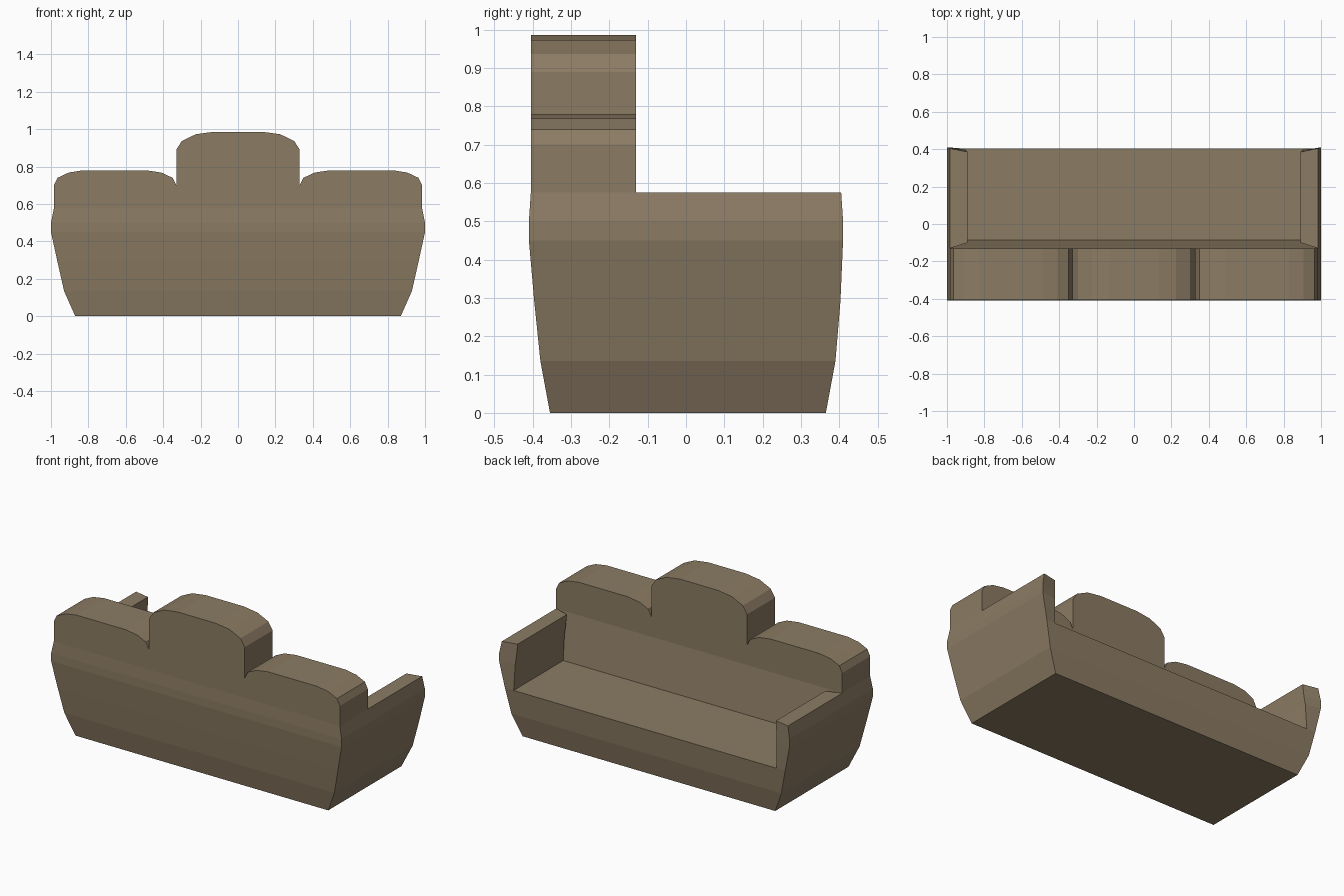
import bpy
import bmesh

if "Cube" in bpy.data.objects:
    bpy.data.objects.remove(bpy.data.objects["Cube"], do_unlink=True)

# Single upholstery colour
fabric = bpy.data.materials.new("brown_fabric")
fabric.use_nodes = True
colour = (0.26, 0.20, 0.127, 1)
fabric.diffuse_color = colour
fabric.node_tree.nodes["Principled BSDF"].inputs["Base Color"].default_value = colour


def loft(name, rings, cap_first=False, cap_last=False):
    """Join matching rings of points with side faces, optionally capping the ends."""
    bm = bmesh.new()
    loops = [[bm.verts.new(p) for p in ring] for ring in rings]
    for a, b in zip(loops, loops[1:]):
        for i in range(len(a)):
            j = (i + 1) % len(a)
            bm.faces.new((a[i], a[j], b[j], b[i]))
    if cap_first:
        bm.faces.new(loops[0][::-1])
    if cap_last:
        bm.faces.new(loops[-1])
    mesh = bpy.data.meshes.new(name)
    bm.to_mesh(mesh)
    bm.free()
    mesh.materials.append(fabric)
    obj = bpy.data.objects.new(name, mesh)
    bpy.context.collection.objects.link(obj)
    return obj


def rect(half_x, y0, y1, z):
    return [(-half_x, y0, z), (half_x, y0, z), (half_x, y1, z), (-half_x, y1, z)]


SEAT = 0.29

# Base tapering to the floor
loft("base", [rect(0.87, -0.355, 0.365, 0), rect(0.93, -0.38, 0.39, 0.135),
              rect(0.965, -0.396, 0.403, SEAT)], cap_first=True)

# Seat
loft("seat", [rect(0.91, -0.09, 0.403, SEAT)], cap_last=True)

# Lower backrest with a leaning front and bulging sides
loft("backrest", [rect(0.965, -0.396, -0.085, SEAT), rect(1, -0.41, -0.11, 0.45),
                  rect(1, -0.41, -0.118, 0.5), rect(0.985, -0.405, -0.13, 0.575)])

# Upper backrest: three rounded humps as one mirrored outline
half = [(0.985, 0.575), (0.985, 0.70), (0.965, 0.74), (0.905, 0.768), (0.83, 0.78),
        (0.49, 0.78), (0.41, 0.768), (0.35, 0.74), (0.33, 0.70), (0.33, 0.89),
        (0.30, 0.937), (0.225, 0.973), (0.13, 0.986)]
outline = half + [(-x, z) for x, z in reversed(half)]
humps = loft("backrest_humps", [[(x, y, z) for x, z in outline] for y in (-0.405, -0.13)],
             cap_first=True, cap_last=True)

# Arms: z, inner x, outer x, inner front y, outer front y, inner back y, outer back y
arm = [(SEAT, 0.905, 0.965, 0.403, 0.403, -0.085, -0.085),
       (0.45, 0.90, 1, 0.395, 0.41, -0.09, -0.11),
       (0.5, 0.895, 1, 0.39, 0.41, -0.095, -0.118),
       (0.575, 0.89, 0.985, 0.385, 0.405, -0.10, -0.13)]
for name, s in (("left_arm", 1), ("right_arm", -1)):
    rings = []
    for z, xi, xo, fi, fo, bi, bo in arm:
        ring = [(s * xi, bi, z), (s * xo, bo, z), (s * xo, fo, z), (s * xi, fi, z)]
        rings.append(ring[::s])
    loft(name, rings, cap_last=True)

# Consistent outward normals on the closed hump prism
bm = bmesh.new()
bm.from_mesh(humps.data)
bmesh.ops.recalc_face_normals(bm, faces=bm.faces[:])
bm.to_mesh(humps.data)
bm.free()
